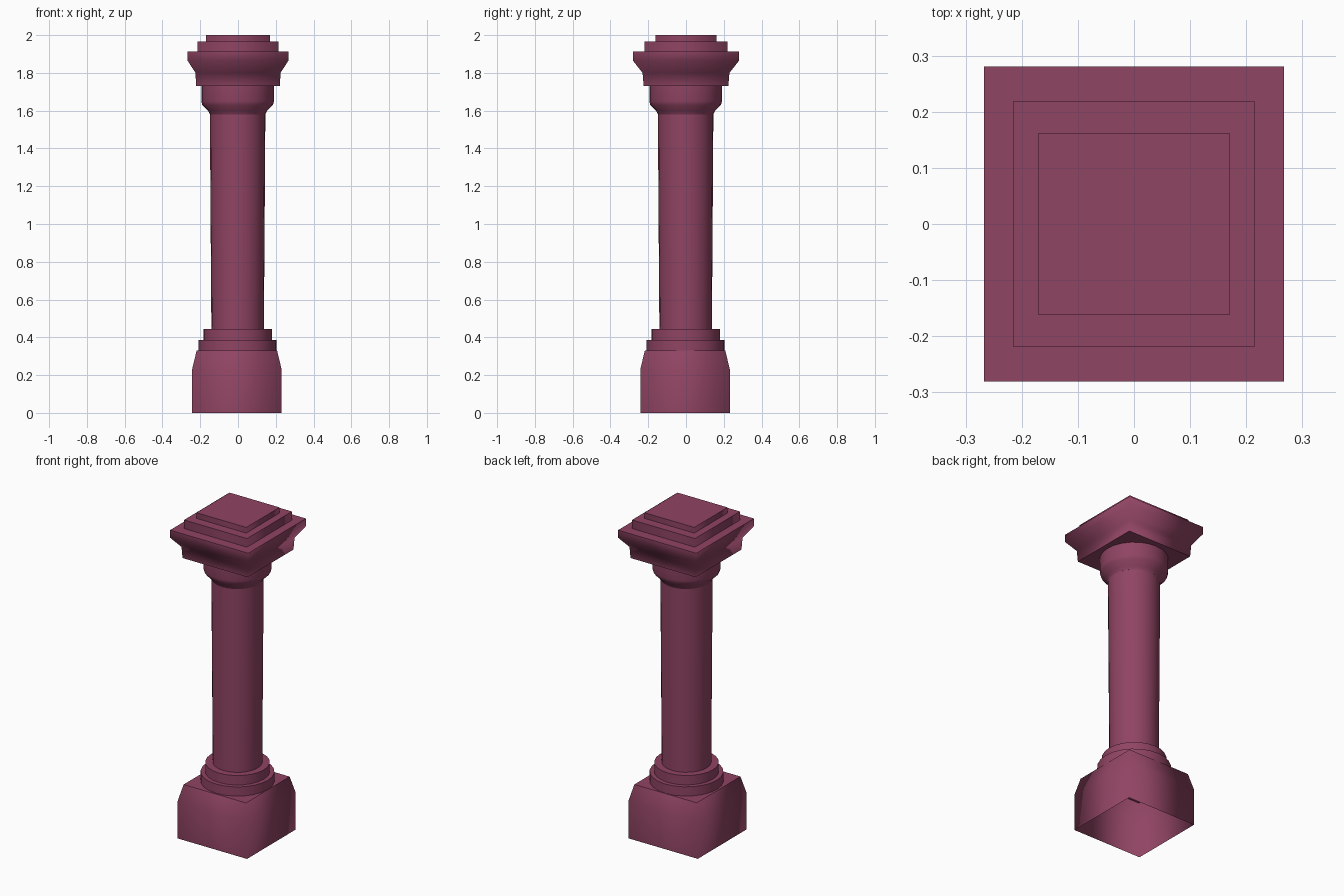
import bpy
import bmesh
from math import cos, sin, pi, radians

cube = bpy.data.objects.get("Cube")
if cube:
    bpy.data.objects.remove(cube, do_unlink=True)

plum = bpy.data.materials.new("plum_red")
plum.use_nodes = True
color = (0.28, 0.058, 0.125, 1.0)
plum.diffuse_color = color
bsdf = plum.node_tree.nodes["Principled BSDF"]
bsdf.inputs["Base Color"].default_value = color
bsdf.inputs["Roughness"].default_value = 0.8


def square(hx, hy):
    return [(-hx, -hy), (hx, -hy), (hx, hy), (-hx, hy)]


def circle(r, sides=24):
    return [(r * cos(2 * pi * i / sides), r * sin(2 * pi * i / sides)) for i in range(sides)]


def loft(name, levels, center=(0, 0), cap_bottom=True):
    """Join stacked outlines (z, points); round the corners by shading, keep ledges crisp."""
    bm = bmesh.new()
    loops = [[bm.verts.new((x + center[0], y + center[1], z)) for x, y in pts]
             for z, pts in levels]
    for low, high in zip(loops, loops[1:]):
        n = len(low)
        for i in range(n):
            j = (i + 1) % n
            bm.faces.new((low[i], low[j], high[j], high[i]))
    bm.faces.new(loops[-1])
    if cap_bottom:
        bm.faces.new(loops[0][::-1])
    bm.normal_update()
    for face in bm.faces:
        face.smooth = True
    for edge in bm.edges:
        a, b = edge.verts
        level = abs(a.co.z - b.co.z) < 1e-5
        if level and edge.calc_face_angle(0) > radians(60):
            edge.smooth = False
    mesh = bpy.data.meshes.new(name)
    bm.to_mesh(mesh)
    bm.free()
    mesh.materials.append(plum)
    obj = bpy.data.objects.new(name, mesh)
    bpy.context.collection.objects.link(obj)
    return obj


# Square plinth, hollow underneath, with a tapered shoulder
loft("plinth", [(0, square(0.237, 0.237)), (0.23, square(0.237, 0.237)),
                (0.33, square(0.213, 0.213))], (-0.006, -0.005), cap_bottom=False)

# Two stepped rings at the foot of the shaft
for name, r, z0, z1 in (("lower_ring", 0.207, 0.33, 0.387),
                        ("upper_ring", 0.181, 0.387, 0.445)):
    loft(name, [(z0, circle(r)), (z1, circle(r))], (-0.002, -0.002))

# Round shaft, slightly wider at the top
loft("shaft", [(0.445, circle(0.139)), (1.0, circle(0.143)), (1.6, circle(0.147))],
     (-0.002, -0.002))

# Round capital flaring out of the shaft
loft("capital", [(1.58, circle(0.147)), (1.6, circle(0.157)), (1.63, circle(0.187)),
                 (1.65, circle(0.192)), (1.73, circle(0.192))], (-0.002, -0.002))

# Square cornice block flaring to an overhanging slab
loft("cornice", [(1.73, square(0.222, 0.224)), (1.8, square(0.225, 0.23)),
                 (1.865, square(0.267, 0.281)), (1.912, square(0.267, 0.281))])

# Two stepped slabs on top
loft("lower_top_slab", [(1.912, square(0.215, 0.219)), (1.965, square(0.215, 0.219))])
loft("upper_top_slab", [(1.965, square(0.17, 0.162)), (2.0, square(0.17, 0.162))])
